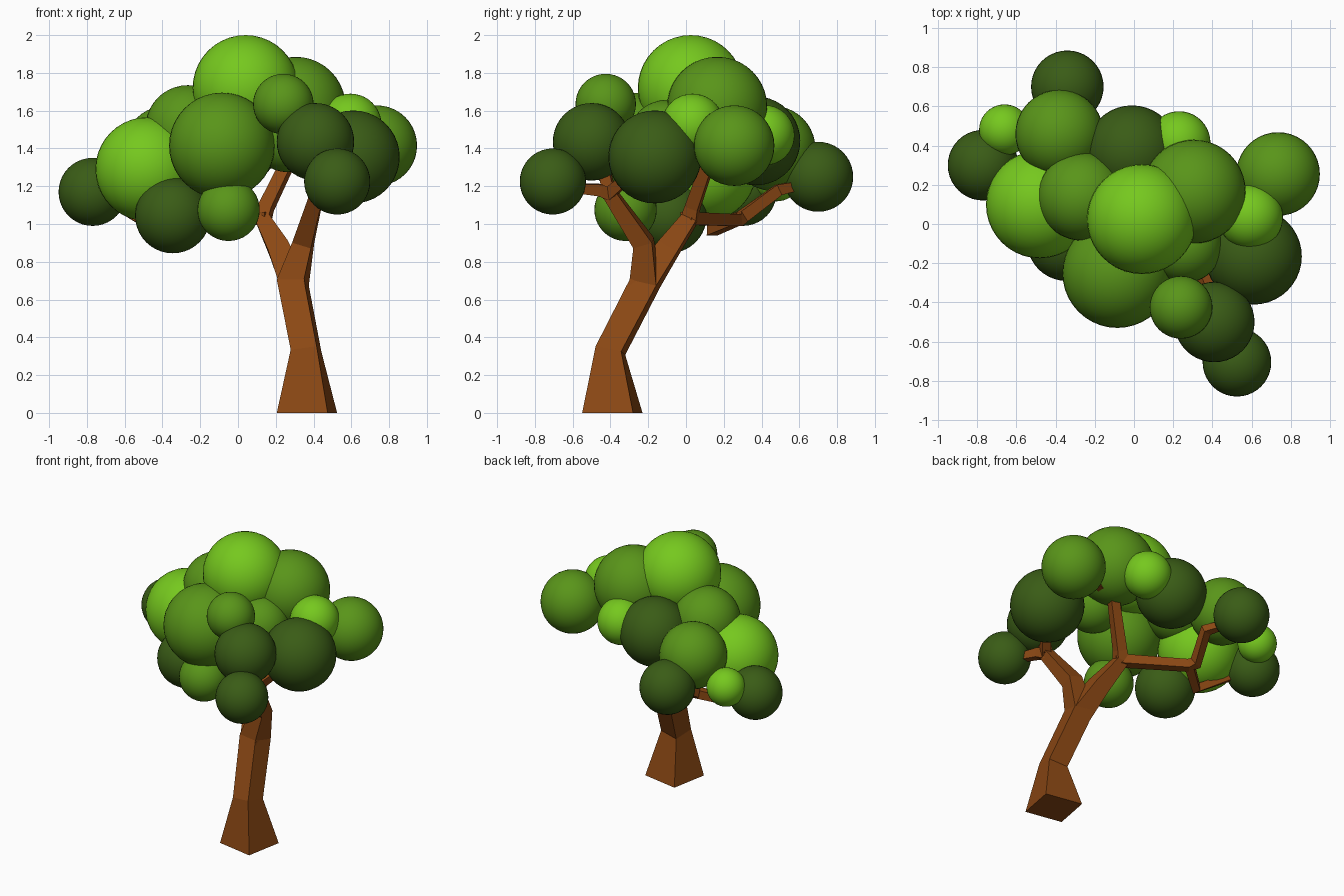
import bpy, bmesh, math
from mathutils import Vector

if "Cube" in bpy.data.objects:
    bpy.data.objects.remove(bpy.data.objects["Cube"])


def material(name, rgb):
    m = bpy.data.materials.new(name)
    m.diffuse_color = (*rgb, 1)
    m.use_nodes = True
    m.node_tree.nodes["Principled BSDF"].inputs["Base Color"].default_value = m.diffuse_color
    return m


BARK = material("bark", (0.26, 0.065, 0.007))
LEAF = {
    "dark": material("leaf_dark", (0.042, 0.107, 0.008)),
    "mid": material("leaf_mid", (0.10, 0.30, 0.010)),
    "light": material("leaf_light", (0.18, 0.58, 0.013)),
}
YAW = math.radians(-10.5)
SIDE = Vector((math.cos(YAW), math.sin(YAW), 0))
UP = Vector((0, 0, 1))


def limb(name, path, ref=SIDE):
    """Square-section tapered tube; path holds (x, y, z, half width)."""
    pts = [Vector(p[:3]) for p in path]
    bm = bmesh.new()
    rings = []
    for i, p in enumerate(pts):
        a = (p - pts[i - 1]).normalized() if i else Vector()
        b = (pts[i + 1] - p).normalized() if i < len(pts) - 1 else Vector()
        t = UP if p.z == 0 else (a + b).normalized()
        u = (ref - t * ref.dot(t)).normalized()
        v = t.cross(u)
        h = path[i][3]
        rings.append([bm.verts.new(p + h * (sx * u + sy * v))
                      for sx, sy in ((-1, -1), (1, -1), (1, 1), (-1, 1))])
    for r, s in zip(rings, rings[1:]):
        for k in range(4):
            j = (k + 1) % 4
            bm.faces.new((r[k], r[j], s[j], s[k]))
    bm.faces.new(rings[0][::-1])
    bm.faces.new(rings[-1])
    bmesh.ops.recalc_face_normals(bm, faces=bm.faces)
    me = bpy.data.meshes.new(name)
    bm.to_mesh(me)
    bm.free()
    me.materials.append(BARK)
    bpy.context.collection.objects.link(bpy.data.objects.new(name, me))


# Trunk with the front right limb, then the limb leaning back
limb("trunk", [(.365, -.39, 0, .137), (.36, -.4, .33, .07), (.29, -.215, .69, .073),
               (.345, -.225, .90, .052), (.42, -.41, 1.17, .036)])
limb("back_limb", [(.32, -.29, .55, .06), (.29, -.215, .69, .07), (.22, -.10, .86, .058),
                   (.13, .02, 1.03, .042), (.15, .035, 1.09, .036), (.31, .15, 1.42, .03)])
# Front right twigs
limb("front_twig", [(.41, -.38, 1.15, .036), (.44, -.46, 1.18, .032), (.50, -.62, 1.19, .022)])
limb("upper_front_twig", [(.42, -.40, 1.14, .034), (.41, -.45, 1.36, .025)])
limb("right_twig", [(.42, -.41, 1.16, .032), (.53, -.28, 1.27, .025)])
# Long side branch to the back left, with its twigs
limb("side_branch", [(.16, .0, 1.03, .034), (-.24, .27, 1.02, .032),
                     (-.28, .30, 1.04, .032), (-.21, .49, 1.18, .03),
                     (-.30, .62, 1.21, .022)], UP)
limb("left_branch", [(-.24, .28, 1.03, .03), (-.42, .14, .97, .03), (-.68, .24, 1.12, .02)], UP)
# Upper twigs
limb("upper_right_twig", [(.30, .14, 1.40, .028), (.6, .22, 1.43, .02)], UP)
limb("upper_back_twig", [(.31, .13, 1.39, .028), (.25, .32, 1.45, .02)], UP)

# Foliage balls: shade, x, y, z, radius
BALLS = [
    ("dark", -.34, .70, 1.25, .185), ("light", -.66, .48, 1.25, .13),
    ("dark", -.77, .30, 1.17, .18), ("light", -.48, .10, 1.29, .275),
    ("dark", -.345, -.09, 1.045, .2), ("mid", -.38, .46, 1.40, .225),
    ("mid", -.265, .14, 1.51, .225), ("mid", -.085, -.25, 1.415, .28),
    ("mid", -.05, -.32, 1.075, .165), ("light", .04, .025, 1.72, .28),
    ("mid", .305, .165, 1.62, .265), ("dark", -.01, .37, 1.44, .235),
    ("light", .23, .415, 1.47, .16), ("mid", .735, .255, 1.415, .213),
    ("light", .595, .035, 1.525, .165), ("dark", .61, -.165, 1.355, .246),
    ("dark", .41, -.50, 1.435, .205), ("dark", .525, -.705, 1.225, .175),
    ("mid", .24, -.425, 1.635, .16), ("mid", .26, -.11, 1.465, .19),
]
for n, (shade, x, y, z, r) in enumerate(BALLS, 1):
    bpy.ops.mesh.primitive_uv_sphere_add(segments=40, ring_count=20, radius=r, location=(x, y, z))
    ball = bpy.context.object
    ball.name = f"foliage_{n}"
    ball.data.materials.append(LEAF[shade])
    bpy.ops.object.shade_smooth()
